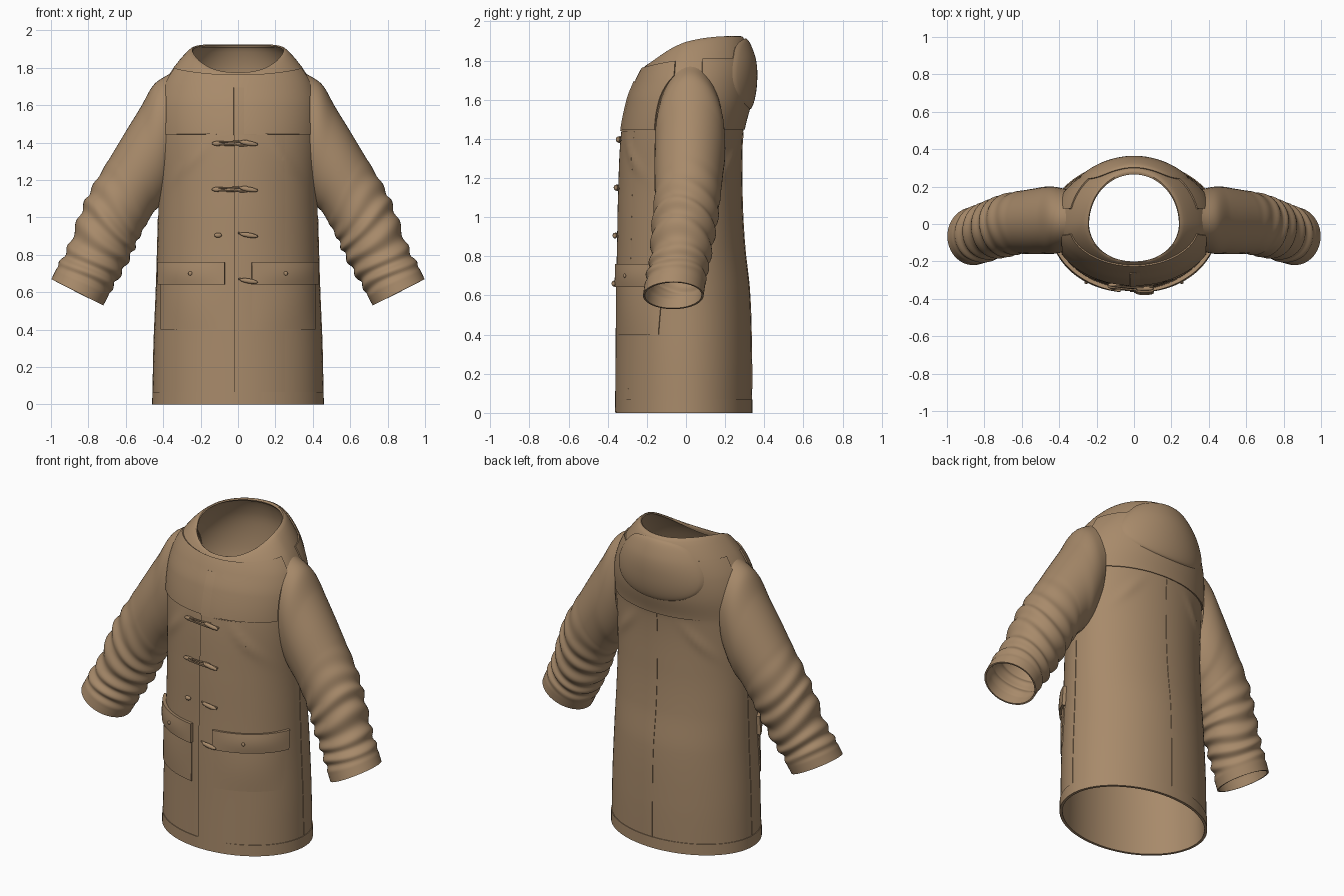
import bpy
from math import sin, cos, asin, pi, exp
from mathutils import Vector

cube = bpy.data.objects.get("Cube")
if cube:
    bpy.data.objects.remove(cube)

wool = bpy.data.materials.new("tan wool")
wool.use_nodes = True
TAN = (0.39, 0.255, 0.145, 1)
wool.diffuse_color = TAN
shader = wool.node_tree.nodes["Principled BSDF"]
shader.inputs["Base Color"].default_value = TAN
shader.inputs["Roughness"].default_value = 0.9


def finish(obj):
    """Apply modifiers, colour and smooth an object."""
    bpy.ops.object.select_all(action='DESELECT')
    obj.select_set(True)
    bpy.context.view_layer.objects.active = obj
    bpy.ops.object.convert(target='MESH')
    obj.data.materials.clear()
    obj.data.materials.append(wool)
    bpy.ops.object.shade_smooth_by_angle(angle=0.75)


def spline(rows, k):
    """Smooth interpolation of rows keyed by their first value."""
    last = len(rows) - 1
    i = 0
    while i < last - 1 and k > rows[i + 1][0]:
        i += 1

    def slope(j, c):
        a, b = rows[max(j - 1, 0)], rows[min(j + 1, last)]
        return (b[c] - a[c]) / (b[0] - a[0])
    p, q = rows[i], rows[i + 1]
    h = q[0] - p[0]
    t = (k - p[0]) / h
    s = t * t * (3 - 2 * t)
    return [p[c] + (q[c] - p[c]) * s + h * t * (1 - t) *
            ((1 - t) * slope(i, c) - t * slope(i + 1, c))
            for c in range(1, len(p))]


def sheet(name, fn, nu, nv, thick, closed=False, mirror=False):
    """Cloth sheet from fn(u, v), thickened inwards."""
    cols = nu if closed else nu + 1
    verts = [fn(i / nu, j / nv) for j in range(nv + 1) for i in range(cols)]
    faces = []
    for j in range(nv):
        for i in range(nu):
            n = (i + 1) % cols
            faces.append((j * cols + i, j * cols + n,
                          (j + 1) * cols + n, (j + 1) * cols + i))
    mesh = bpy.data.meshes.new(name)
    mesh.from_pydata(verts, [], faces)
    obj = bpy.data.objects.new(name, mesh)
    bpy.context.collection.objects.link(obj)
    mod = obj.modifiers.new("thickness", 'SOLIDIFY')
    mod.thickness = thick
    mod.offset = -1
    if mirror:
        obj.modifiers.new("mirror", 'MIRROR')
    finish(obj)
    return obj


# Body levels: key, half width, front y, back y, front z, back z
BODY = [(z, w, f, b, z, z) for z, w, f, b in (
    (0, .455, -.355, .335), (.3, .45, -.352, .335), (.62, .437, -.35, .325),
    (.85, .43, -.345, .30), (1.1, .425, -.34, .287), (1.42, .435, -.325, .29))] + [
    (1.6, .43, -.29, .325, 1.6, 1.58), (1.7, .40, -.25, .338, 1.7, 1.7),
    (1.76, .35, -.222, .335, 1.755, 1.80), (1.8, .29, -.205, .31, 1.775, 1.885),
    (1.84, .25, -.20, .285, 1.765, 1.925), (1.87, .24, -.205, .265, 1.74, 1.92)]


def body(phi, k):
    w, f, b, zf, zb = spline(BODY, k)
    c = cos(phi)
    x = w * sin(phi)
    z = zf + (zb - zf) * (1 - max(0, .5 + .5 * c) ** 2.5)
    fold = .009 * exp(-((abs(x) - .25 + .8 * (z - 1.3)) / .035) ** 2
                      - ((z - 1.3) / .09) ** 2)
    y = f * c - fold if c > 0 else -b * c + fold
    return Vector((x, y, z))


def on_body(phi, k, off):
    """Point lifted off the body along its normal."""
    e = .004
    k0, k1 = max(k - e, 0), min(k + e, BODY[-1][0])
    n = (body(phi + e, k) - body(phi - e, k)).cross(body(phi, k1) - body(phi, k0))
    return body(phi, k) + n.normalized() * off


def angle(x, k, back=False):
    a = asin(max(-.97, min(.97, x / spline(BODY, k)[0])))
    return pi - a if back else a


def panel(name, x0, x1, k0, k1, off, back=False, puff=0, taper=False, n=20):
    """Cloth panel lying on the front or back of the body."""
    if back:
        x0, x1 = x1, x0

    def fn(u, v):
        k = k0 + (k1 - k0) * v
        a, b = angle(x0, k, back), angle(x1, k, back)
        lift = off * (1 - u) if taper else off
        return on_body(a + (b - a) * u, k, lift + puff * sin(pi * u) * sin(pi * v))
    return sheet(name, fn, n, n, off + .004)


# Coat body and hem band
sheet("coat_body", lambda u, v: body(u * 2 * pi, 1.87 * v), 96, 110, .012, closed=True)
sheet("hem_band", lambda u, v: on_body(u * 2 * pi, .068 * v, .004),
      96, 4, .007, closed=True)

# Shoulder yokes, front overlap and seams
panel("front_yoke", -.38, .38, 1.445, 1.765, .008, n=40)
panel("back_yoke", -.38, .38, 1.45, 1.765, .007, back=True, n=40)
panel("front_overlap", -.022, .25, .005, 1.44, .008, taper=True, n=40)
panel("yoke_overlap", -.022, .1, 1.44, 1.69, .014, taper=True)
panel("back_seam", -.004, .004, .01, 1.44, .003, back=True)
for side, name in ((1, "left"), (-1, "right")):
    sheet(name + "_side_seam", lambda u, v: on_body(
        side * pi / 2 + (u - .5) * .02, .01 + v, .003), 2, 30, .005)


# Folded hood resting on the upper back
def hood(u, v):
    r = 1 - v
    k = 1.695 + .125 * r * sin(u * 2 * pi)
    x = -.29 * r * cos(u * 2 * pi)
    return on_body(angle(x, k, True), k, .006 + .02 * max(0, 1 - r * r) ** .5)


sheet("folded_hood", hood, 64, 24, .01, closed=True)

# Sleeve rings: key, outer x z, inner x z, centre y, half depth
SLEEVE = [(i,) + r for i, r in enumerate((
    (.36, 1.772, .36, 1.17, .02, .165), (.45, 1.71, .385, 1.11, .02, .178),
    (.52, 1.59, .42, 1.06, .02, .18), (.60, 1.46, .45, 1.03, .015, .176),
    (.69, 1.31, .48, .98, .01, .17), (.78, 1.16, .53, .89, 0, .165),
    (.84, 1.03, .57, .80, -.015, .16), (.90, .87, .62, .70, -.03, .155),
    (.95, .77, .67, .62, -.05, .155), (.998, .67, .72, .53, -.065, .155)))]


def sleeve(u, v):
    k = 9 * v
    a = u * 2 * pi
    ox, oz, ix, iz, y, ry = spline(SLEEVE, k)
    # gathered folds between elbow and cuff
    m = max(0, min(1, (k - 3.8) / 2)) * max(0, min(1, (8.5 - k) / .4))
    s = 1 + .05 * m * sin(8 * k + 1.6 * sin(a) + cos(2 * a + k))
    if 6 < k < 8.45:
        s -= .025 * min(1, k - 6, (8.45 - k) * 4)
    c = s * cos(a) / 2
    return Vector(((ox + ix) / 2 + (ox - ix) * c, y - ry * s * sin(a),
                   (oz + iz) / 2 + (oz - iz) * c))


sheet("sleeves", sleeve, 48, 120, .01, closed=True, mirror=True)


def bead(name, x, z, size, lift, tilt=0):
    """Small rounded piece sitting on the front."""
    bpy.ops.mesh.primitive_uv_sphere_add(
        segments=16, ring_count=10, radius=1,
        location=on_body(angle(x, z), z, lift), rotation=(0, tilt, 0))
    obj = bpy.context.object
    obj.name = name
    obj.scale = size
    finish(obj)


def cord(name, points):
    """Thin cord lying on the front."""
    curve = bpy.data.curves.new(name, 'CURVE')
    curve.dimensions = '3D'
    curve.bevel_depth = .005
    curve.bevel_resolution = 2
    line = curve.splines.new('POLY')
    line.points.add(len(points) - 1)
    for p, (x, z) in zip(line.points, points):
        p.co = (*on_body(angle(x, z), z, .014), 1)
    obj = bpy.data.objects.new(name, curve)
    bpy.context.collection.objects.link(obj)
    finish(obj)


# Patch pockets with buttoned flaps
for name, x0, x1 in (("left", .075, .41), ("right", -.41, -.075)):
    panel(name + "_pocket", x0, x1, .40, .70, .006, puff=.006)
    panel(name + "_pocket_flap", x0 - .003, x1 + .005, .642, .76, .02, puff=.006)
    bead(name + "_flap_button", (x0 + x1) / 2, .70, (.011, .007, .011), .027)

# Toggle fastenings down the front
for i, z in enumerate((1.395, 1.15, .905, .66)):
    tag = "_" + str(i + 1)
    bead("toggle_peg" + tag, .055, z, (.05, .012, .013), .022, .16)
    cord("peg_cord" + tag, [(.0, z + .012), (.05, z + .004), (.1, z - .004)])
    if i < 3:
        bead("loop_patch" + tag, -.105, z, (.034 if i < 2 else .02, .011, .013), .008)
    if i < 2:
        for s in (-1, 1):
            cord("loop_cord" + tag + ("_upper" if s > 0 else "_lower"),
                 [(-.1, z + s * .007), (-.02, z + s * .009), (.05, z + s * .013)])
